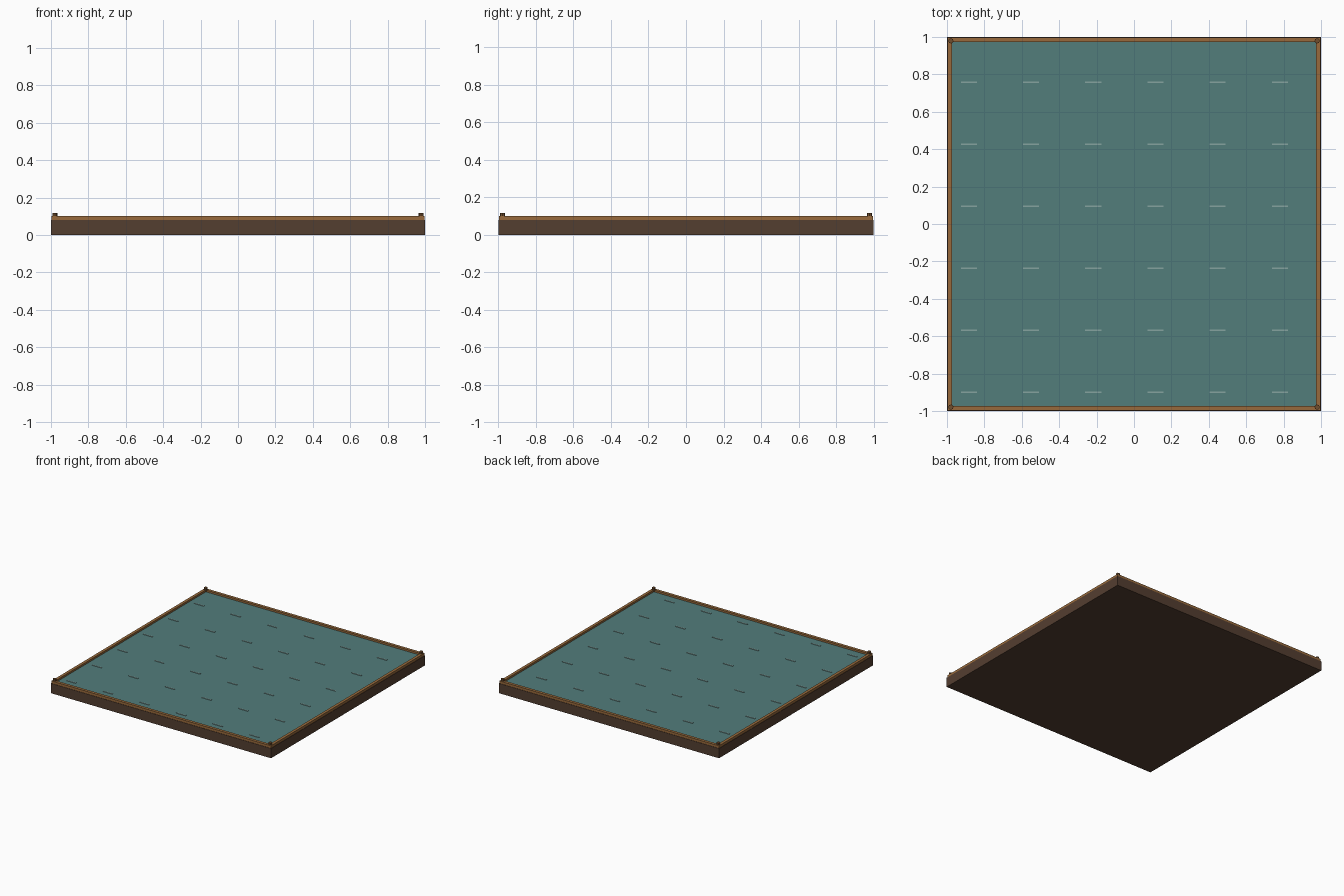
import bpy, bmesh, math
from mathutils import Matrix

if "Cube" in bpy.data.objects:
    bpy.data.objects.remove(bpy.data.objects["Cube"])


def material(name, rgb):
    # sRGB 0-255 to linear
    m = bpy.data.materials.new(name)
    lin = [((c / 255 + 0.055) / 1.055) ** 2.4 for c in rgb]
    m.diffuse_color = (*lin, 1)
    m.use_nodes = True
    m.node_tree.nodes["Principled BSDF"].inputs["Base Color"].default_value = m.diffuse_color
    return m


DARK = material("dark wood", (84, 62, 48))
WOOD = material("warm wood", (152, 106, 60))
POST = material("post wood", (112, 78, 46))
WATER = material("teal water", (82, 125, 123))
FOAM = material("pale foam", (134, 164, 160))


def finish(name, bm, mat):
    me = bpy.data.meshes.new(name)
    bm.to_mesh(me)
    bm.free()
    me.materials.append(mat)
    ob = bpy.data.objects.new(name, me)
    bpy.context.collection.objects.link(ob)
    return ob


def box(bm, x, y, z0, z1, sx, sy):
    m = Matrix.Translation((x, y, (z0 + z1) / 2)) @ Matrix.Diagonal((sx, sy, z1 - z0, 1))
    bmesh.ops.create_cube(bm, size=1, matrix=m)


# Solid base slab
bm = bmesh.new()
box(bm, 0, 0, 0, 0.08, 2, 2)
finish("base_slab", bm, DARK)

# Water sheet
bm = bmesh.new()
box(bm, 0, 0, 0.079, 0.085, 1.96, 1.96)
finish("water_surface", bm, WATER)

# Rim rails on all four sides
bm = bmesh.new()
for s in (-1, 1):
    box(bm, 0, s * 0.985, 0.08, 0.1, 1.994, 0.024)
    box(bm, s * 0.985, 0, 0.08, 0.1, 0.024, 1.946)
finish("rim_rails", bm, WOOD)

# Corner posts
bm = bmesh.new()
for sx in (-1, 1):
    for sy in (-1, 1):
        bmesh.ops.create_cone(bm, cap_ends=True, segments=8, radius1=0.014, radius2=0.014,
                              depth=0.1, matrix=Matrix.Translation((sx * 0.979, sy * 0.979, 0.067)))
finish("corner_posts", bm, POST)

# Grid of small ripples
bm = bmesh.new()
for i in range(6):
    for j in range(6):
        box(bm, -0.883 + i * 0.3325, -0.9 + j * 0.3315, 0.084, 0.089, 0.086, 0.009)
finish("ripples", bm, FOAM)
